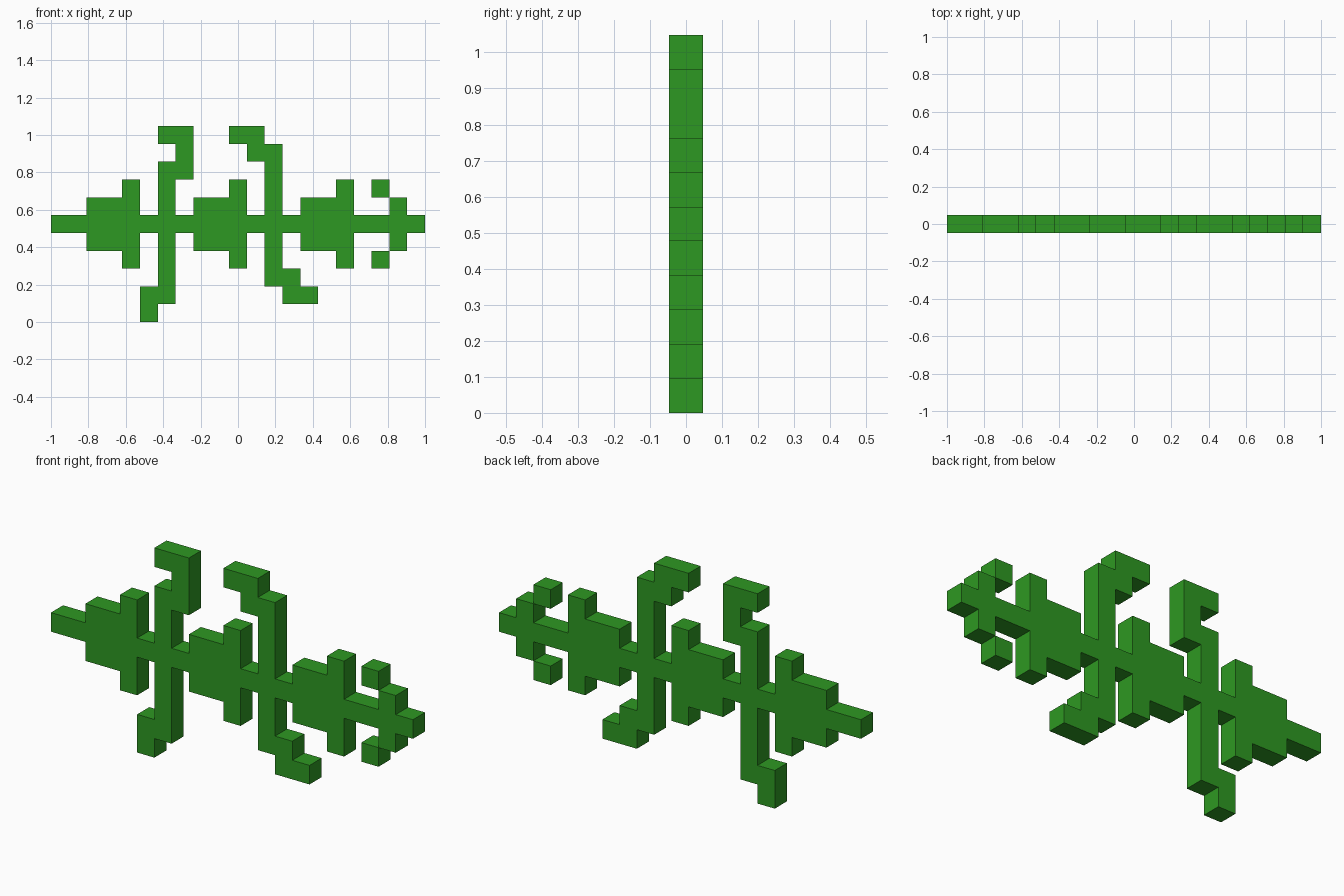
import bpy
import bmesh

# Remove the default object
cube = bpy.data.objects.get("Cube")
if cube:
    bpy.data.objects.remove(cube, do_unlink=True)

COLUMNS = 21
CELL = 2 / COLUMNS
MID_ROW = 5

green = bpy.data.materials.new("leaf green")
green.use_nodes = True
colour = (0.027, 0.315, 0.016, 1)
green.diffuse_color = colour
green.node_tree.nodes["Principled BSDF"].inputs["Base Color"].default_value = colour


def block(col_a, col_b, row_a, row_b):
    """Set of grid cells in an inclusive column and row range."""
    return {(c, r) for c in range(col_a, col_b + 1) for r in range(row_a, row_b + 1)}


def mirrored_block(col_a, col_b, reach):
    """Cells reaching equally far above and below the middle row."""
    return block(col_a, col_b, MID_ROW - reach, MID_ROW + reach)


def build_slab(name, cells):
    """Fuse the cells into one flat outline and thicken it to one cell."""
    bm = bmesh.new()
    for c, r in sorted(cells):
        corners = ((c, r), (c + 1, r), (c + 1, r + 1), (c, r + 1))
        bm.faces.new([bm.verts.new((x * CELL - 1, 0, z * CELL)) for x, z in corners])
    bmesh.ops.remove_doubles(bm, verts=bm.verts, dist=CELL / 10)
    bmesh.ops.dissolve_limit(bm, angle_limit=0.01, verts=bm.verts, edges=bm.edges)
    mesh = bpy.data.meshes.new(name)
    bm.to_mesh(mesh)
    bm.free()
    mesh.materials.append(green)
    obj = bpy.data.objects.new(name, mesh)
    bpy.context.collection.objects.link(obj)
    solid = obj.modifiers.new("thickness", 'SOLIDIFY')
    solid.thickness = CELL
    solid.offset = 0
    return obj


# Spine from tail tip to nose, with the head plate
body = mirrored_block(0, COLUMNS - 1, 0) | mirrored_block(19, 19, 1)

# Three body segments, each with a taller rim towards the head
for start in (2, 8, 14):
    body |= mirrored_block(start, start + 2, 1) | mirrored_block(start + 2, start + 2, 2)

# Rear limb: shaft, upper hook, lower foot
body |= block(6, 6, 1, 8) | block(7, 7, 8, 10) | block(6, 6, 10, 10) | block(5, 5, 0, 1)

# Front limb: shaft, upper hook, lower foot
body |= block(12, 12, 2, 9) | block(11, 11, 9, 10) | block(10, 10, 10, 10)
body |= block(13, 13, 1, 2) | block(14, 14, 1, 1)

build_slab("body_and_limbs", body)

# Loose cubes above and below the head
for name, row in (("upper_head_cube", MID_ROW + 2), ("lower_head_cube", MID_ROW - 2)):
    build_slab(name, block(18, 18, row, row))
